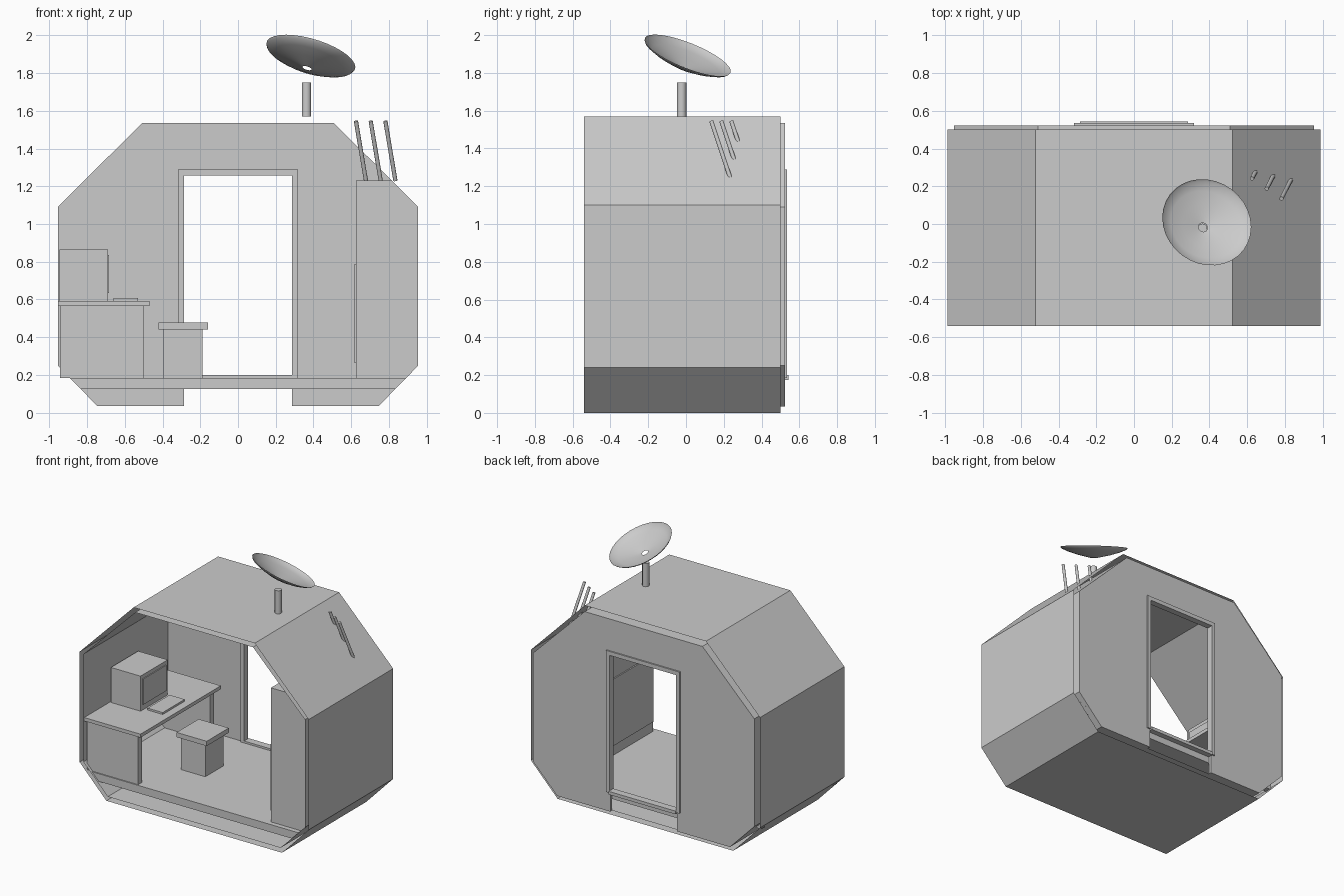
import bpy, bmesh, math
from mathutils import Vector

if "Cube" in bpy.data.objects:
    bpy.data.objects.remove(bpy.data.objects["Cube"])


def finish(name, bm):
    bmesh.ops.recalc_face_normals(bm, faces=bm.faces)
    me = bpy.data.meshes.new(name)
    bm.to_mesh(me)
    bm.free()
    ob = bpy.data.objects.new(name, me)
    bpy.context.collection.objects.link(ob)
    return ob


def box(name, x, y, z):
    return prism(name, [(x[0], z[0]), (x[1], z[0]), (x[1], z[1]), (x[0], z[1])], *y)


def prism(name, profile, y0, y1, caps=True):
    """Extrude an x-z outline along y."""
    bm = bmesh.new()
    a = [bm.verts.new((x, y0, z)) for x, z in profile]
    b = [bm.verts.new((x, y1, z)) for x, z in profile]
    n = len(profile)
    for i in range(n):
        j = (i + 1) % n
        bm.faces.new((a[i], a[j], b[j], b[i]))
    if caps:
        bm.faces.new(a)
        bm.faces.new(b)
    return finish(name, bm)


def rod(name, p, q, r, sides):
    p, q = Vector(p), Vector(q)
    bm = bmesh.new()
    bmesh.ops.create_cone(bm, cap_ends=True, segments=sides, radius1=r, radius2=r, depth=(q - p).length)
    ob = finish(name, bm)
    ob.location = (p + q) / 2
    ob.rotation_mode = 'QUATERNION'
    ob.rotation_quaternion = (q - p).to_track_quat('Z', 'Y')
    for f in ob.data.polygons:
        f.use_smooth = len(f.vertices) == 4
    return ob


def mirrored(half):
    return half + [(-x, z) for x, z in reversed(half)]


# Octagonal outer skin and inner lining, open at both ends
prism("outer_shell", mirrored([(.757, 0), (.988, .24), (.988, 1.10), (.522, 1.57)]), -.54, .50, caps=False)
inner = [(.745, .035), (.955, .25), (.955, 1.09), (.508, 1.535)]
prism("inner_lining", mirrored(inner), -.54, .50, caps=False)

# Back wall with a doorway cut through to its lower edge
door = [(.287, 1.257), (.287, .035)]
right = [(.287, .035)] + inner
prism("back_wall", right + [(-x, z) for x, z in reversed(right)] + [(-.287, 1.257), (.287, 1.257)], .50, .523)

# Door frame and sill
prism("door_frame", [(-.317, .185), (-.317, 1.288), (.317, 1.288), (.317, .185),
                     (.287, .185), (.287, 1.257), (-.287, 1.257), (-.287, .185)], .485, .534)
box("door_sill", (-.287, .287), (.485, .542), (.175, .20))

# Floor slab fitted to the lining
prism("floor", mirrored([(.833, .125), (.892, .185)]), -.525, .50)

# Wall cabinet with a side panel
prism("cabinet", [(.625, .185), (.892, .185), (.955, .25), (.955, 1.09), (.814, 1.23), (.625, 1.23)], -.487, .48)
box("cabinet_panel", (.615, .625), (-.475, .46), (.265, .785))

# Desk with two end panels
box("desk_top", (-.955, -.47), (-.53, .46), (.565, .592))
for name, y in (("desk_front_panel", (-.516, -.47)), ("desk_back_panel", (.37, .416))):
    box(name, (-.942, -.50), y, (.185, .565))

# Computer
box("monitor", (-.945, -.69), (-.215, .12), (.592, .865))
box("monitor_screen", (-.69, -.683), (-.19, .095), (.635, .835))
box("keyboard", (-.66, -.53), (-.17, .10), (.592, .607))

# Stool
box("stool_seat", (-.42, -.16), (-.157, .115), (.44, .477))
box("stool_base", (-.395, -.187), (-.135, .09), (.185, .44))

# Roof post and slanted antennas
rod("dish_post", (.363, -.023, 1.57), (.363, -.023, 1.75), .025, 12)
for i in range(3):
    x, y = .625 + .078 * i, .24 - .053 * i
    rod(f"antenna_{i + 1}", (x + .053, y + .105, 1.23), (x, y, 1.545), .011, 12)

# Shallow dish with a centre hole, tilted back and right
bm = bmesh.new()
rings, N = [], 32
for r, h in [(.025, 0), (.12, .022), (.19, .044), (.237, .064), (.245, .075)]:
    rings.append([bm.verts.new((r * math.cos(t), r * math.sin(t), h))
                  for t in (2 * math.pi * k / N for k in range(N))])
for a, b in zip(rings, rings[1:]):
    for k in range(N):
        bm.faces.new((a[k], a[(k + 1) % N], b[(k + 1) % N], b[k])).smooth = True
dish = finish("dish", bm)
n = Vector((.27, .36, .893)).normalized()
dish.rotation_mode = 'QUATERNION'
dish.rotation_quaternion = n.to_track_quat('Z', 'Y')
dish.location = Vector((.385, .008, 1.89)) - n * .072
